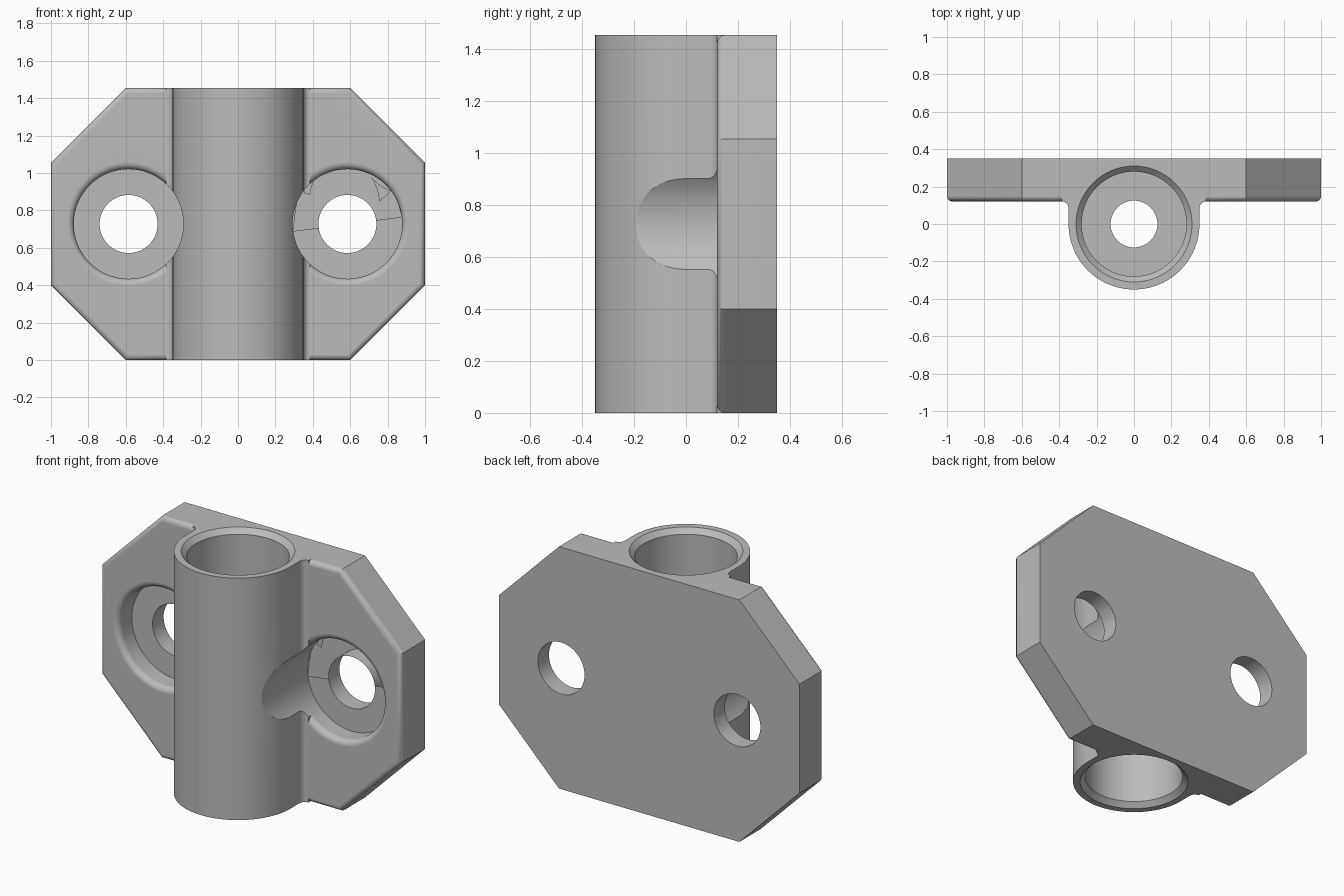
import bpy, bmesh
from math import sin, cos, pi, radians
from mathutils import Matrix

old = bpy.data.objects.get("Cube")
if old:
    bpy.data.objects.remove(old, do_unlink=True)

HEIGHT, FRONT, BACK = 1.455, 0.12, 0.35
TUBE_R, ROUND = 0.35, 0.035
HOLE_X, HOLE_Z, SEAT_R, SEAT_Y = 0.585, 0.7275, 0.293, 0.245

grey = bpy.data.materials.new("light grey")
grey.use_nodes = True
colour = (0.5, 0.5, 0.5, 1)
grey.diffuse_color = colour
grey.node_tree.nodes["Principled BSDF"].inputs["Base Color"].default_value = colour


def finish(bm, name):
    bmesh.ops.recalc_face_normals(bm, faces=bm.faces)
    mesh = bpy.data.meshes.new(name)
    bm.to_mesh(mesh)
    bm.free()
    mesh.materials.append(grey)
    ob = bpy.data.objects.new(name, mesh)
    bpy.context.collection.objects.link(ob)
    return ob


def prism(points, offset):
    """Extrude a closed outline along an offset vector."""
    bm = bmesh.new()
    face = bm.faces.new([bm.verts.new(p) for p in points])
    new = bmesh.ops.extrude_face_region(bm, geom=[face])["geom"]
    verts = [v for v in new if isinstance(v, bmesh.types.BMVert)]
    bmesh.ops.translate(bm, verts=verts, vec=offset)
    return bm


def lathe(profile, name, matrix=Matrix(), steps=96):
    """Spin (radius, height) points round z, closing both ends."""
    bm = bmesh.new()
    rings = [[bm.verts.new((r * cos(2 * pi * i / steps), r * sin(2 * pi * i / steps), h))
              for i in range(steps)] for r, h in profile]
    for a, b in zip(rings, rings[1:]):
        for i in range(steps):
            j = (i + 1) % steps
            bm.faces.new((a[i], a[j], b[j], b[i]))
    bm.faces.new(rings[0])
    bm.faces.new(rings[-1])
    bm.transform(matrix)
    return finish(bm, name)


def combine(target, other, operation):
    mod = target.modifiers.new(operation, 'BOOLEAN')
    mod.operation, mod.object, mod.solver = operation, other, 'EXACT'
    bpy.context.view_layer.objects.active = target
    bpy.ops.object.modifier_apply(modifier=mod.name)
    bpy.data.objects.remove(other, do_unlink=True)


def arc(cx, cy, r, start, end, n):
    return [(cx + r * cos(radians(start + (end - start) * i / n)),
             cy + r * sin(radians(start + (end - start) * i / n))) for i in range(n + 1)]


# Mounting plate: octagon with rounded front edges
half = [(0.6, 0), (1, 0.4), (1, HEIGHT - 0.4), (0.6, HEIGHT)]
outline = half + [(-x, z) for x, z in reversed(half)]
bm = prism([(x, FRONT, z) for x, z in outline], (0, BACK - FRONT, 0))
edges = [e for e in bm.edges if all(abs(v.co.y - FRONT) < 0.001 for v in e.verts)]
bmesh.ops.bevel(bm, geom=edges, offset=0.03, segments=6, profile=0.5, affect='EDGES')
bracket = finish(bm, "mounting_bracket")

# Rounded rims of the two screw seats
for side in (-1, 1):
    at_hole = Matrix.Translation((side * HOLE_X, 0, HOLE_Z)) @ Matrix.Rotation(-pi / 2, 4, 'X')
    rim = arc(SEAT_R + ROUND, FRONT + ROUND, ROUND, 180, 270, 6)
    flare = [(SEAT_R, SEAT_Y)] + rim + [(SEAT_R + ROUND, FRONT - 0.1)]
    combine(bracket, lathe(flare, "rim_cutter", at_hole), 'DIFFERENCE')

# Tube body: round front, straight sides, fillets into the plate
fillet = arc(TUBE_R + ROUND, FRONT - ROUND, ROUND, 180, 90, 6)
right = fillet + [(TUBE_R + ROUND, 0.2)]
section = arc(0, 0, TUBE_R, 180, 360, 64) + right + [(-x, y) for x, y in reversed(right)]
tube = finish(prism([(x, y, 0) for x, y in section], (0, 0, HEIGHT)), "tube_body")
combine(bracket, tube, 'UNION')

# Screw seats and through holes
for side in (-1, 1):
    at_hole = Matrix.Translation((side * HOLE_X, 0, HOLE_Z)) @ Matrix.Rotation(-pi / 2, 4, 'X')
    cutter = [(SEAT_R, -0.6), (SEAT_R, SEAT_Y), (0.155, SEAT_Y), (0.155, 0.6)]
    combine(bracket, lathe(cutter, "screw_cutter", at_hole), 'DIFFERENCE')

# Bore: chamfered mouths, wide ends and a narrow middle
lower = [(0.32, -0.01), (0.28, 0.03), (0.28, 0.6), (0.125, 0.6)]
bore = lower + [(r, HEIGHT - h) for r, h in reversed(lower)]
combine(bracket, lathe(bore, "bore_cutter"), 'DIFFERENCE')

# Smooth shading with sharp edges kept
bracket.data.materials.clear()
bracket.data.materials.append(grey)
for p in bracket.data.polygons:
    p.material_index = 0
bpy.ops.object.select_all(action='DESELECT')
bracket.select_set(True)
bpy.context.view_layer.objects.active = bracket
bpy.ops.object.shade_smooth_by_angle(angle=radians(28))
normals = bracket.modifiers.new("flat_normals", 'WEIGHTED_NORMAL')
normals.keep_sharp = True
